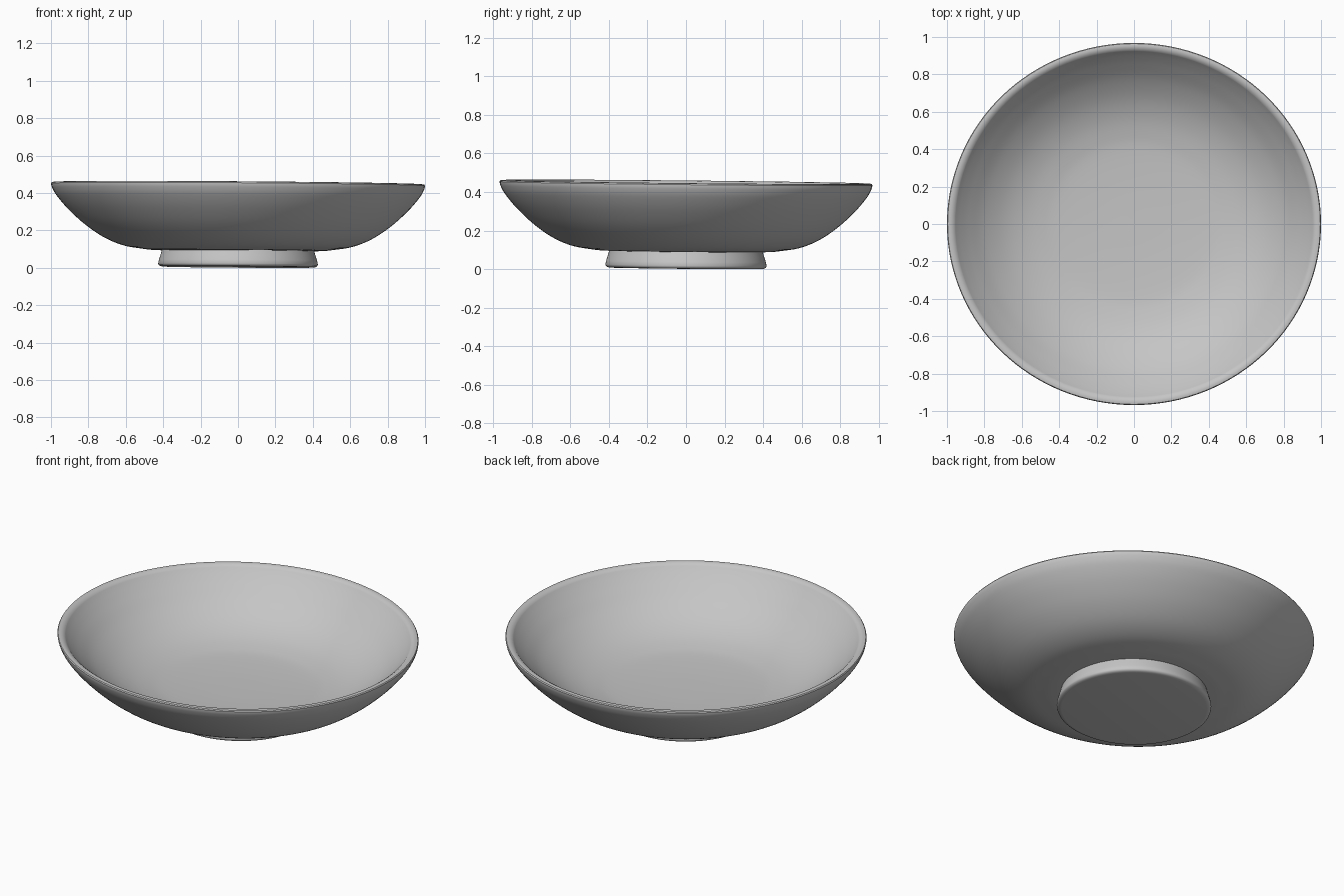
import bpy, math
from mathutils import Matrix

cube = bpy.data.objects.get("Cube")
if cube:
    bpy.data.objects.remove(cube, do_unlink=True)

SEGMENTS = 128
DEPTH = 0.968                       # slightly oval from front to back

clay = bpy.data.materials.new("grey clay")
clay.use_nodes = True
clay.diffuse_color = (0.56, 0.56, 0.56, 1)
clay.node_tree.nodes["Principled BSDF"].inputs["Base Color"].default_value = clay.diffuse_color


def smooth_profile(points, steps=5):
    """Catmull-Rom curve through (radius, height) points."""
    padded = [points[0]] + points + [points[-1]]
    result = []
    for a, b, c, d in zip(padded, padded[1:], padded[2:], padded[3:]):
        for i in range(steps):
            t = i / steps
            result.append(tuple(
                0.5 * (2 * q + (r - p) * t + (2 * p - 5 * q + 4 * r - s) * t ** 2
                       + (3 * q - p - 3 * r + s) * t ** 3)
                for p, q, r, s in zip(a, b, c, d)))
    return result + [points[-1]]


def lathe(name, profile, depth):
    """Turn a profile that starts and ends on the axis into a closed solid."""
    verts, rings, faces = [], [], []
    for radius, z in profile:
        count = SEGMENTS if radius > 0 else 1
        rings.append([len(verts) + i for i in range(count)])
        for i in range(count):
            a = math.tau * i / SEGMENTS
            verts.append((radius * math.cos(a), radius * depth * math.sin(a), z))
    for low, high in zip(rings, rings[1:]):
        for i in range(SEGMENTS):
            j = (i + 1) % SEGMENTS
            quad = [low[i % len(low)], low[j % len(low)],
                    high[j % len(high)], high[i % len(high)]]
            faces.append(list(dict.fromkeys(quad)))
    mesh = bpy.data.meshes.new(name)
    mesh.from_pydata(verts, [], faces)
    # Slight lean of the hand-thrown pot towards the back left
    lean = Matrix.Identity(4)
    lean[2][0], lean[2][1] = -0.007, -0.010
    mesh.transform(lean)
    mesh.materials.append(clay)
    obj = bpy.data.objects.new(name, mesh)
    bpy.context.collection.objects.link(obj)
    bpy.ops.object.select_all(action='DESELECT')
    obj.select_set(True)
    bpy.context.view_layer.objects.active = obj
    bpy.ops.object.shade_smooth_by_angle(angle=math.radians(40))
    return obj


# Bowl: outer wall, rounded rim, evenly curved inner wall
outer = smooth_profile([(0.0, 0.088), (0.4, 0.091), (0.52, 0.1), (0.62, 0.118),
                        (0.72, 0.16), (0.82, 0.228), (0.91, 0.31), (0.97, 0.38),
                        (0.994, 0.422), (1.0, 0.445)])
rim = [(0.996, 0.451), (0.985, 0.453), (0.97, 0.45)]
inner = smooth_profile([(0.958, 0.442), (0.93, 0.411), (0.88, 0.362), (0.8, 0.293),
                        (0.7, 0.229), (0.6, 0.186), (0.5, 0.16), (0.4, 0.146),
                        (0.2, 0.137), (0.0, 0.135)])
lathe("bowl", outer + rim + inner, DEPTH)

# Foot: solid flared disc with a softened lower edge
foot = [(0.0, 0.004), (0.4, 0.004), (0.415, 0.006), (0.424, 0.012), (0.427, 0.02),
        (0.423, 0.04), (0.415, 0.065), (0.406, 0.096), (0.0, 0.098)]
lathe("foot", foot, 0.98)
